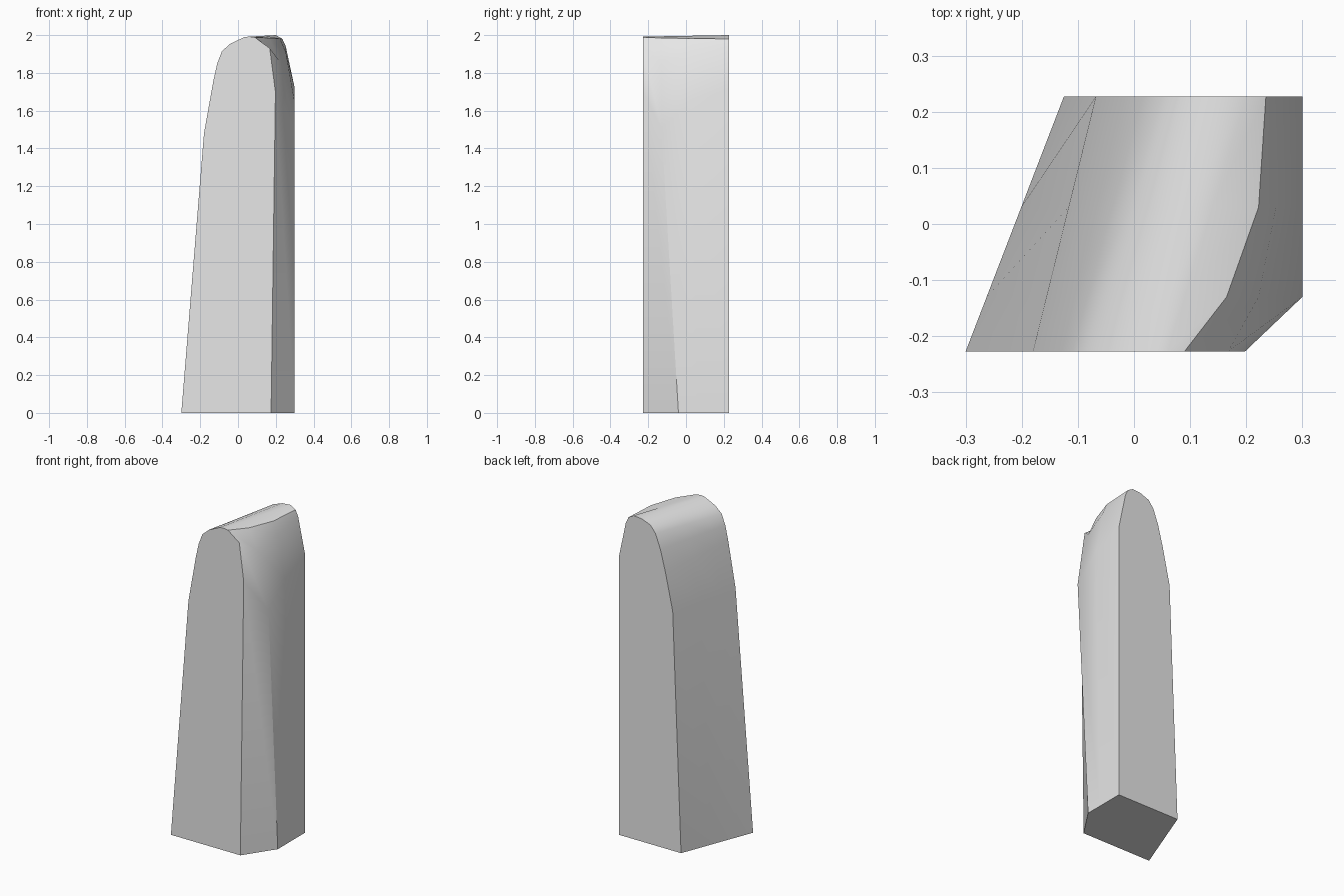
import bpy
import bmesh
from math import radians

cube = bpy.data.objects.get("Cube")
if cube:
    bpy.data.objects.remove(cube, do_unlink=True)

HALF_DEPTH = 0.227

# Left flank and crown (x, z), from the foot up, at the front and at the back
front_flank = [(-.30, 0), (-.18, 1.48), (-.13, 1.76), (-.11, 1.85),
               (-.085, 1.915), (-.04, 1.955), (.035, 1.99), (.06, 1.992)]
back_flank = [(-.125, 0), (-.068, 1.48), (-.018, 1.71), (.016, 1.84),
              (.05, 1.93), (.084, 1.973), (.145, 1.996), (.20, 2.0)]

# Right flank per slice: y, then ridge, shoulder and side (x, z)
right_flanks = [
    (-HALF_DEPTH, [(.09, 1.988), (.168, 1.93), (.198, 1.70)]),
    (-.13, [(.165, 1.985), (.222, 1.86), (.30, 1.51)]),
    (.03, [(.222, 1.982), (.253, 1.91), (.30, 1.645)]),
    (HALF_DEPTH, [(.235, 1.98), (.253, 1.94), (.30, 1.72)]),
]
# Right foot of each slice: the chamfer widens towards the ground
right_feet = [(.175, -HALF_DEPTH), (.30, -.04), (.30, .06), (.30, HALF_DEPTH)]


def slice_points(y, right, foot):
    """Closed outline of one slice, from left foot over the crown to right foot."""
    t = (y + HALF_DEPTH) / (2 * HALF_DEPTH)
    left = [(a[0] + (b[0] - a[0]) * t, y, a[1] + (b[1] - a[1]) * t)
            for a, b in zip(front_flank, back_flank)]
    return left + [(x, y, z) for x, z in right] + [(foot[0], foot[1], 0)]


# Loft the slices into a solid slab
bm = bmesh.new()
rings = [[bm.verts.new(p) for p in slice_points(y, right, foot)]
         for (y, right), foot in zip(right_flanks, right_feet)]
for near, far in zip(rings, rings[1:]):
    for i in range(len(near) - 1):
        bm.faces.new((near[i], near[i + 1], far[i + 1], far[i]))

# Front, back and underside
bm.faces.new(rings[0])
bm.faces.new(rings[-1])
bm.faces.new([r[0] for r in rings] + [r[-1] for r in reversed(rings)])
bmesh.ops.recalc_face_normals(bm, faces=bm.faces)

mesh = bpy.data.meshes.new("standing_stone")
bm.to_mesh(mesh)
bm.free()
stone = bpy.data.objects.new("standing_stone", mesh)
bpy.context.collection.objects.link(stone)

# Plain grey
grey = bpy.data.materials.new("light_grey")
grey.use_nodes = True
colour = (0.8, 0.8, 0.8, 1)
grey.diffuse_color = colour
grey.node_tree.nodes["Principled BSDF"].inputs["Base Color"].default_value = colour
mesh.materials.append(grey)

# Soft crown, crisp outer edges
bpy.ops.object.select_all(action="DESELECT")
stone.select_set(True)
bpy.context.view_layer.objects.active = stone
bpy.ops.object.shade_smooth_by_angle(angle=radians(33))
